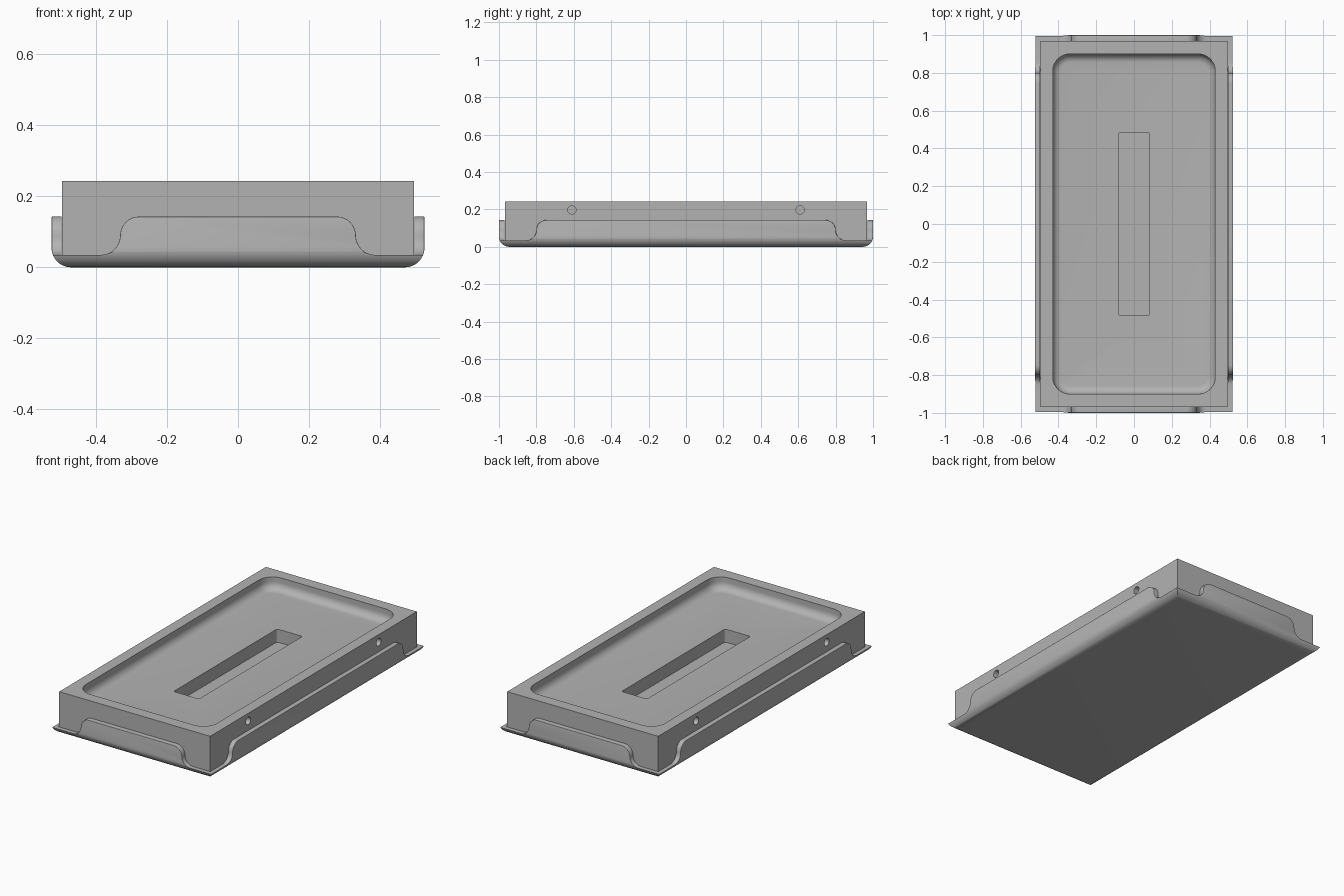
import bpy, bmesh, math
from mathutils import Matrix

if "Cube" in bpy.data.objects:
    bpy.data.objects.remove(bpy.data.objects["Cube"], do_unlink=True)

grey = bpy.data.materials.new("plain grey")
grey.use_nodes = True
colour = (0.45, 0.45, 0.45, 1)
grey.diffuse_color = colour
grey.node_tree.nodes["Principled BSDF"].inputs["Base Color"].default_value = colour

HX, HY = 0.525, 1.0            # tray half size
BX, BY, TOP = 0.495, 0.968, 0.243   # block half size and top
LIP, WALL = 0.035, 0.143       # low lip and tall flange heights
RECESS_Z, SLOT_Z = 0.17, 0.093


def finish(bm, name):
    bmesh.ops.recalc_face_normals(bm, faces=bm.faces)
    mesh = bpy.data.meshes.new(name)
    bm.to_mesh(mesh)
    bm.free()
    mesh.materials.append(grey)
    ob = bpy.data.objects.new(name, mesh)
    bpy.context.collection.objects.link(ob)
    return ob


def box(name, hx, hy, z0, z1, corner=0, bottom=0, segments=8):
    """Box with optional rounded upright corners and bottom edges."""
    bm = bmesh.new()
    bmesh.ops.create_cube(bm, size=1)
    bmesh.ops.scale(bm, vec=(2 * hx, 2 * hy, z1 - z0), verts=bm.verts)
    bmesh.ops.translate(bm, vec=(0, 0, (z0 + z1) / 2), verts=bm.verts)
    if corner:
        upright = [e for e in bm.edges if abs(e.verts[0].co.z - e.verts[1].co.z) > 1e-4]
        bmesh.ops.bevel(bm, geom=upright, offset=corner, segments=segments,
                        affect='EDGES', profile=0.5)
    if bottom:
        low = [e for e in bm.edges if all(v.co.z < z0 + 1e-4 for v in e.verts)]
        bmesh.ops.bevel(bm, geom=low, offset=bottom, segments=segments,
                        affect='EDGES', profile=0.5)
    return finish(bm, name)


def cut(ob, cutter):
    """Subtract the cutter from the object and discard it."""
    mod = ob.modifiers.new("cut", 'BOOLEAN')
    mod.operation, mod.solver, mod.object = 'DIFFERENCE', 'EXACT', cutter
    bpy.context.view_layer.objects.active = ob
    bpy.ops.object.modifier_apply(modifier=mod.name)
    bpy.data.objects.remove(cutter, do_unlink=True)


def notch(middle, end, inner, outer, turn, flip):
    """Cutter for one flange end: an S-curve from tall wall to low lip."""
    r = (WALL - LIP) / 2
    steps = [math.pi / 2 * i / 8 for i in range(9)]
    path = [(middle - r + r * math.sin(a), WALL - r + r * math.cos(a)) for a in steps]
    path += [(middle + r - r * math.cos(a), LIP + r - r * math.sin(a)) for a in steps[1:]]
    path += [(end, LIP), (end, TOP), (middle - r, TOP)]
    bm = bmesh.new()
    face = bm.faces.new([bm.verts.new((flip * u, -inner, z)) for u, z in path])
    side = bmesh.ops.extrude_face_region(bm, geom=[face])["geom"]
    bmesh.ops.translate(bm, vec=(0, inner - outer, 0),
                        verts=[g for g in side if isinstance(g, bmesh.types.BMVert)])
    bmesh.ops.rotate(bm, verts=bm.verts, matrix=Matrix.Rotation(turn, 3, 'Z'))
    return finish(bm, "notch_cutter")


def shade(ob):
    bpy.ops.object.select_all(action='DESELECT')
    ob.select_set(True)
    bpy.context.view_layer.objects.active = ob
    bpy.ops.object.shade_smooth_by_angle(angle=math.radians(35))


# Folded tray with rounded bottom bends and scalloped flanges
tray = box("tray", HX, HY, 0, WALL, bottom=0.055)
cut(tray, box("cavity_cutter", BX + 0.002, BY + 0.002, 0.03, TOP))
for flip in (-1, 1):
    for turn in (0, math.pi):
        cut(tray, notch(0.332, 0.6, BY - 0.02, HY + 0.1, turn, flip))
    for turn in (math.pi / 2, -math.pi / 2):
        cut(tray, notch(0.8, 1.1, BX - 0.02, HX + 0.1, turn, flip))

# Softened outer rim of the flanges
bm = bmesh.new()
bm.from_mesh(tray.data)
bmesh.ops.remove_doubles(bm, verts=bm.verts, dist=1e-5)
rim = [e for e in bm.edges if len(e.link_faces) == 2
       and e.calc_face_angle(0) > math.radians(60)
       and all(v.co.z > LIP + 0.004 and (abs(v.co.x) > HX - 0.003 or abs(v.co.y) > HY - 0.003)
               for v in e.verts)]
bmesh.ops.bevel(bm, geom=rim, offset=0.01, segments=3, affect='EDGES',
                profile=0.5, clamp_overlap=True)
bm.to_mesh(tray.data)
bm.free()
shade(tray)

# Thick block with a filleted recess, a slot and four round side holes
block = box("block", BX, BY, 0.028, TOP)
cut(block, box("recess_cutter", 0.43, 0.9, RECESS_Z, TOP + 0.1, corner=0.09, bottom=0.045))
cut(block, box("slot_cutter", 0.083, 0.485, SLOT_Z, TOP + 0.1, corner=0.012, segments=4))
for sx in (-1, 1):
    for sy in (-1, 1):
        bm = bmesh.new()
        bmesh.ops.create_cone(bm, cap_ends=True, segments=24, radius1=0.022,
                              radius2=0.022, depth=0.08)
        bmesh.ops.rotate(bm, verts=bm.verts, matrix=Matrix.Rotation(math.pi / 2, 3, 'Y'))
        bmesh.ops.translate(bm, vec=(sx * BX, sy * 0.61, 0.197), verts=bm.verts)
        cut(block, finish(bm, "hole_cutter"))
shade(block)
